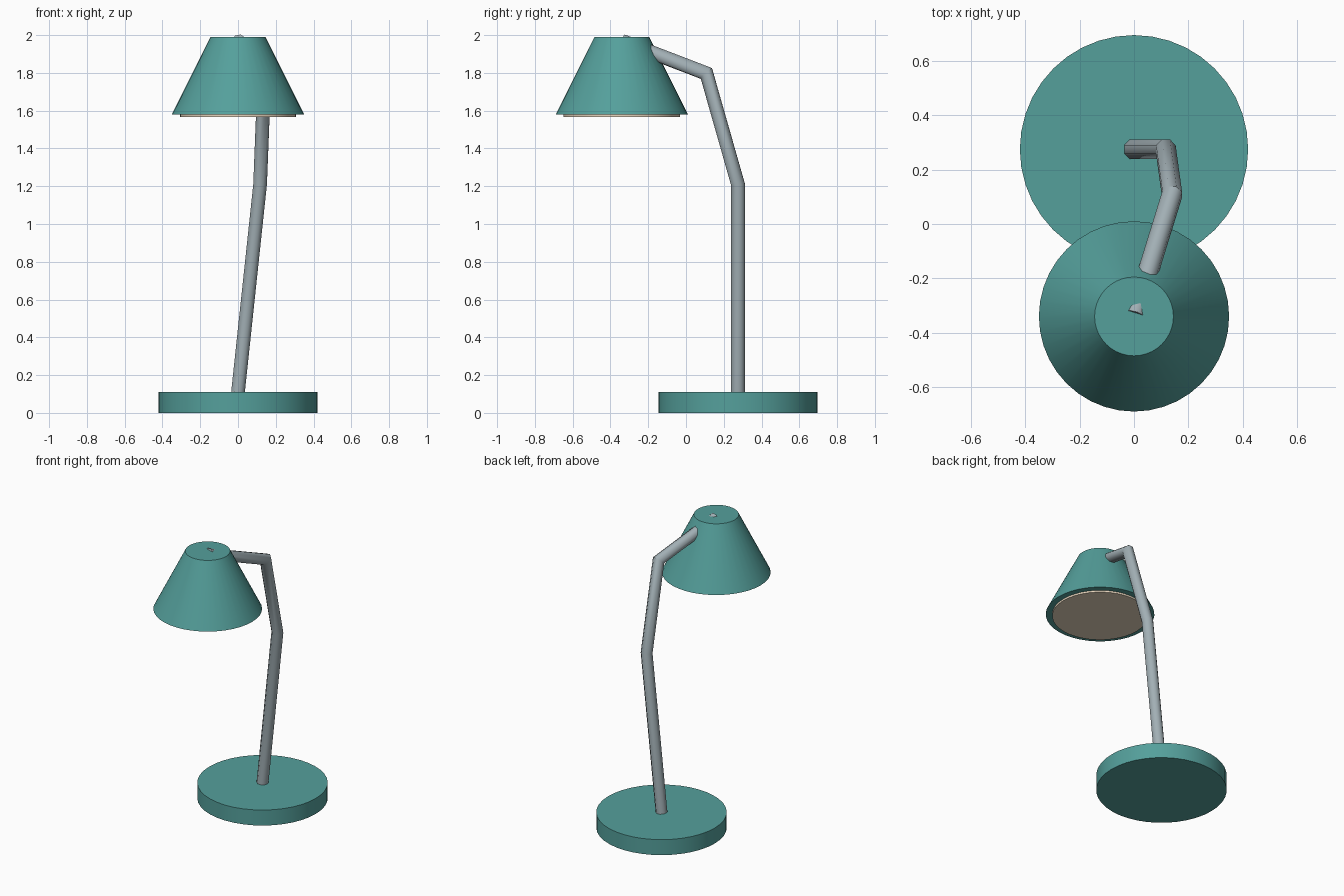
import bpy, bmesh, math
from mathutils import Vector

cube = bpy.data.objects.get("Cube")
if cube:
    bpy.data.objects.remove(cube)


def material(name, rgb):
    m = bpy.data.materials.new(name)
    m.use_nodes = True
    m.diffuse_color = (*rgb, 1)
    m.node_tree.nodes["Principled BSDF"].inputs["Base Color"].default_value = (*rgb, 1)
    return m


teal = material("teal paint", (0.09, 0.35, 0.33))
steel = material("grey steel", (0.36, 0.43, 0.46))
cream = material("warm cream", (0.83, 0.69, 0.53))


def smooth(obj, mat, degrees):
    obj.data.materials.append(mat)
    bpy.ops.object.select_all(action='DESELECT')
    obj.select_set(True)
    bpy.context.view_layer.objects.active = obj
    bpy.ops.object.shade_smooth_by_angle(angle=math.radians(degrees))


def frustum(name, mat, y, z0, z1, r0, r1, sides=40):
    """Closed round part standing between two heights."""
    bpy.ops.mesh.primitive_cone_add(vertices=sides, radius1=r0, radius2=r1,
                                    depth=z1 - z0, location=(0, y, (z0 + z1) / 2))
    obj = bpy.context.object
    obj.name = name
    smooth(obj, mat, 30)


def tube(name, mat, path, radius, sides=8):
    """Mitred pipe swept along a bent path, capped at both ends."""
    pts = [Vector(p) for p in path]
    dirs = [(b - a).normalized() for a, b in zip(pts, pts[1:])]
    bm = bmesh.new()
    # First ring is square to the first segment
    side = Vector((0, 1, 0))
    other = dirs[0].cross(side).normalized()
    ring = []
    for i in range(sides):
        a = math.tau * (i + 0.5) / sides
        ring.append(pts[0] + radius * (math.cos(a) * side + math.sin(a) * other))
    rings = [[bm.verts.new(p) for p in ring]]
    # Slide each ring along its segment onto the mitre plane of the next joint
    for k, d in enumerate(dirs):
        nxt = dirs[k + 1] if k + 1 < len(dirs) else d
        plane = (d + nxt).normalized()
        ring = [p + d * ((pts[k + 1] - p).dot(plane) / d.dot(plane)) for p in ring]
        rings.append([bm.verts.new(p) for p in ring])
    for lo, hi in zip(rings, rings[1:]):
        for i in range(sides):
            j = (i + 1) % sides
            bm.faces.new((lo[i], lo[j], hi[j], hi[i]))
    bm.faces.new(rings[0])
    bm.faces.new(rings[-1])
    bmesh.ops.recalc_face_normals(bm, faces=bm.faces)
    mesh = bpy.data.meshes.new(name)
    bm.to_mesh(mesh)
    bm.free()
    obj = bpy.data.objects.new(name, mesh)
    bpy.context.collection.objects.link(obj)
    smooth(obj, mat, 50)


# Round foot
frustum("base", teal, 0.275, 0, 0.11, 0.42, 0.42)

# Bent arm from foot to shade
tube("arm", steel, [(0, 0.275, 0.11), (0.117, 0.275, 1.21),
                    (0.14, 0.108, 1.797), (0.003, -0.335, 1.967)], 0.039)

# Conical shade and the light panel beneath it
frustum("shade", teal, -0.34, 1.58, 1.99, 0.35, 0.145)
frustum("light_panel", cream, -0.34, 1.567, 1.59, 0.308, 0.308)
